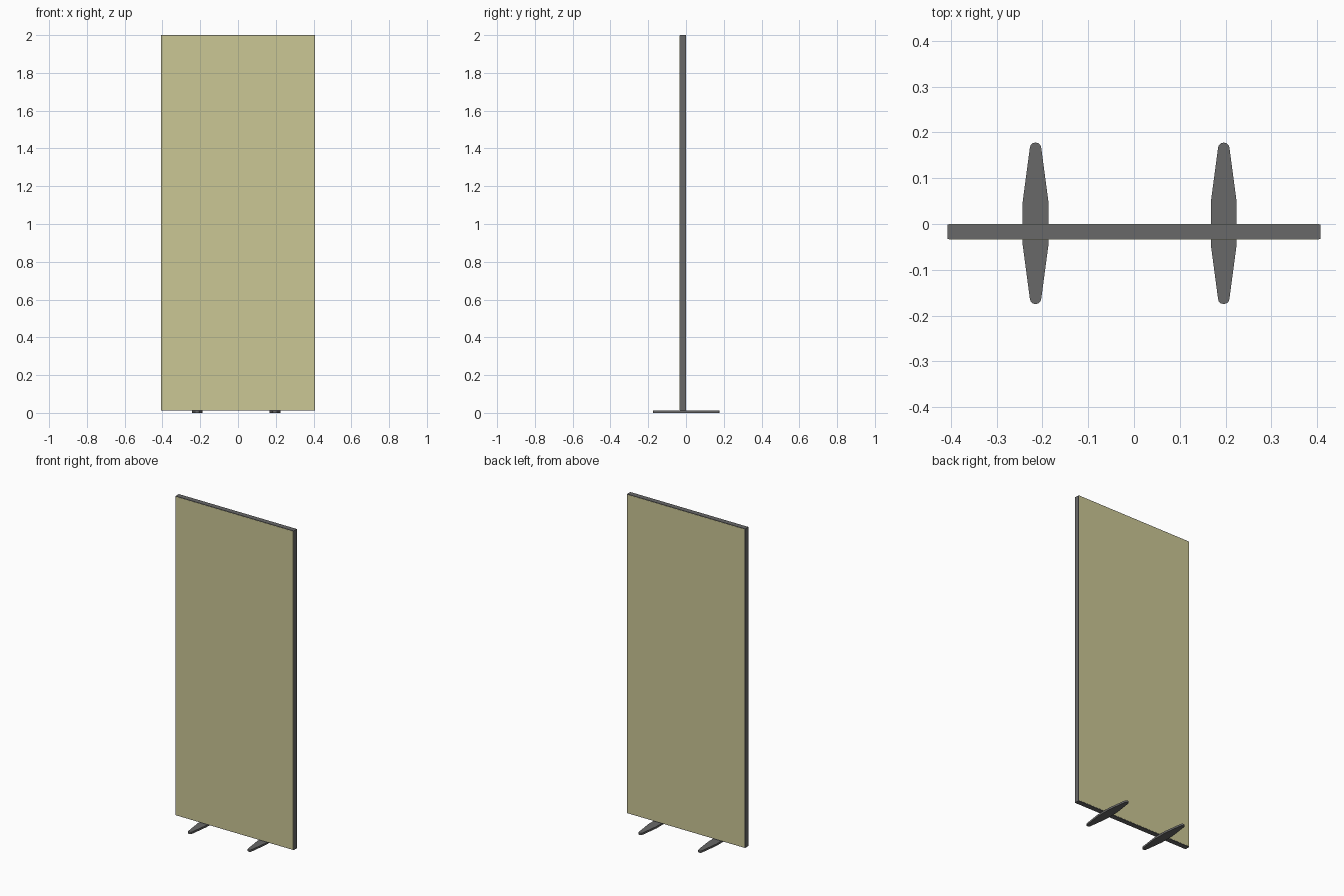
import bpy, bmesh, math

if "Cube" in bpy.data.objects:
    bpy.data.objects.remove(bpy.data.objects["Cube"])

W, Z0, Z1 = 0.407, 0.012, 2.0      # panel half width, bottom, top
Y0, Y1 = -0.034, 0.0               # panel front, back


def material(name, color):
    m = bpy.data.materials.new(name)
    m.diffuse_color = color
    m.use_nodes = True
    m.node_tree.nodes["Principled BSDF"].inputs["Base Color"].default_value = m.diffuse_color
    return m


fabric = material("khaki_fabric", (0.60, 0.57, 0.30, 1))
dark = material("dark_grey", (0.14, 0.14, 0.14, 1))


def finish(bm, name, mat):
    bmesh.ops.recalc_face_normals(bm, faces=bm.faces)
    me = bpy.data.meshes.new(name)
    bm.to_mesh(me)
    bm.free()
    me.materials.append(mat)
    ob = bpy.data.objects.new(name, me)
    bpy.context.collection.objects.link(ob)
    return ob


def box(name, x0, x1, y0, y1, z0, z1, mat):
    bm = bmesh.new()
    bmesh.ops.create_cube(bm, size=1)
    for v in bm.verts:
        v.co = ((x0 + x1) / 2 + v.co.x * (x1 - x0),
                (y0 + y1) / 2 + v.co.y * (y1 - y0),
                (z0 + z1) / 2 + v.co.z * (z1 - z0))
    return finish(bm, name, mat)


def foot(name, cx):
    # Quarter outline from the wide middle to the rounded tip, then mirrored
    cy, half = 0.0015, 0.1765
    q = [(0.028, 0.048), (0.0125, half - 0.012)]
    q += [(0.0125 * math.cos(a), half - 0.012 + 0.012 * math.sin(a))
          for a in (math.radians(30), math.radians(60))]
    q.append((0.0, half))
    upper = q + [(-x, y) for x, y in reversed(q[:-1])]
    outline = upper + [(-x, -y) for x, y in upper]
    bm = bmesh.new()
    f = bm.faces.new([bm.verts.new((cx + x, cy + y, 0)) for x, y in outline])
    ext = bmesh.ops.extrude_face_region(bm, geom=[f])["geom"]
    bmesh.ops.translate(bm, vec=(0, 0, Z0),
                        verts=[g for g in ext if isinstance(g, bmesh.types.BMVert)])
    return finish(bm, name, dark)


# Frame core and the thin fabric sheets on both faces
T = 0.001
box("frame", -W, W, Y0 + T, Y1 - T, Z0, Z1, dark)
S = 0.003
box("front_panel", -W + S, W - S, Y0, Y0 + T, Z0 + S, Z1 - S, fabric)
box("back_panel", -W + S, W - S, Y1 - T, Y1, Z0 + S, Z1 - S, fabric)

# Flat floor feet
foot("foot_left", -0.215)
foot("foot_right", 0.196)
